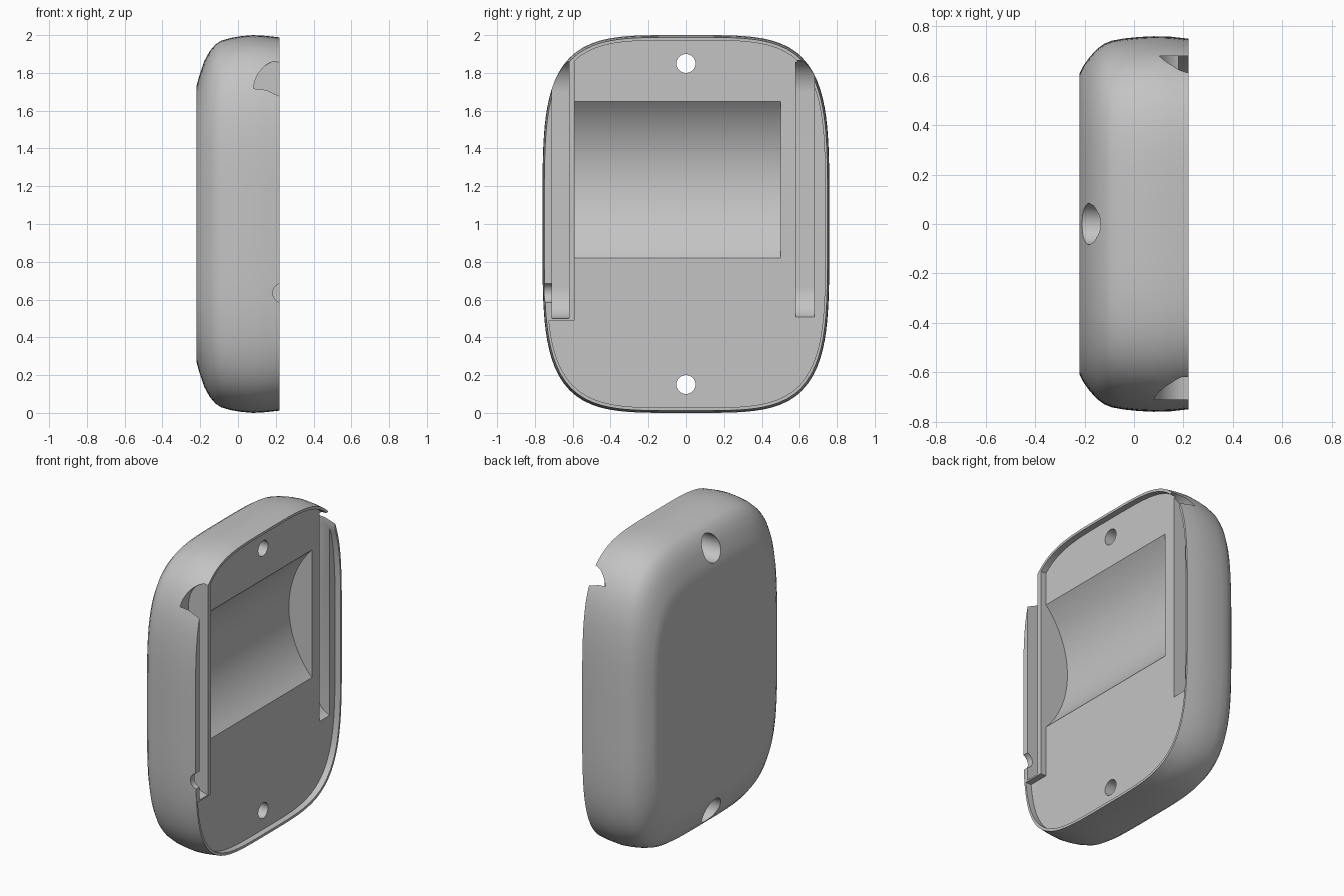
import bpy, bmesh, math

if "Cube" in bpy.data.objects:
    bpy.data.objects.remove(bpy.data.objects["Cube"], do_unlink=True)

grey = bpy.data.materials.new("light grey plastic")
grey.use_nodes = True
colour = (0.55, 0.55, 0.55, 1)
grey.diffuse_color = colour
grey.node_tree.nodes["Principled BSDF"].inputs["Base Color"].default_value = colour


def loft(name, rings):
    """Skin a list of equal closed rings and cap both ends."""
    bm = bmesh.new()
    rows = [[bm.verts.new(p) for p in ring] for ring in rings]
    n = len(rows[0])
    for a, b in zip(rows, rows[1:]):
        for i in range(n):
            j = (i + 1) % n
            bm.faces.new((a[i], a[j], b[j], b[i]))
    bm.faces.new(rows[0])
    bm.faces.new(rows[-1])
    bmesh.ops.recalc_face_normals(bm, faces=bm.faces)
    mesh = bpy.data.meshes.new(name)
    bm.to_mesh(mesh)
    bm.free()
    mesh.materials.append(grey)
    obj = bpy.data.objects.new(name, mesh)
    bpy.context.collection.objects.link(obj)
    return obj


def squircle(x, half_y, half_z, n=4.2, count=144):
    ring = []
    for i in range(count):
        t = 2 * math.pi * i / count
        c, s = math.cos(t), math.sin(t)
        r = (abs(c / half_y) ** n + abs(s / half_z) ** n) ** (-1 / n)
        ring.append((x, r * c, 1 + r * s))
    return ring


def ellipse(cu, cv, ru, rv, start=0, end=360, count=64):
    return [(cu + ru * math.cos(math.radians(start + (end - start) * i / count)),
             cv + rv * math.sin(math.radians(start + (end - start) * i / count)))
            for i in range(count + (end - start < 360))]


def prism_x(name, yz, x0, x1):
    return loft(name, [[(x, y, z) for y, z in yz] for x in (x0, x1)])


def prism_y(name, xz, y0, y1):
    return loft(name, [[(x, y, z) for x, z in xz] for y in (y0, y1)])


def cut(target, cutter):
    """Subtract the cutter from the target, then discard it."""
    cutter.hide_render = True
    mod = target.modifiers.new("cut", 'BOOLEAN')
    mod.operation = 'DIFFERENCE'
    mod.solver = 'EXACT'
    mod.object = cutter
    bpy.context.view_layer.objects.active = target
    bpy.ops.object.modifier_apply(modifier=mod.name)
    bpy.data.objects.remove(cutter, do_unlink=True)


RIM, FLOOR, BACK = 0.22, 0.18, -0.22

# Rounded shell: x position, inset in y, inset in z
profile = [(BACK, 0.2, 0.34), (BACK, 0.15, 0.27), (-0.205, 0.12, 0.215),
           (-0.18, 0.085, 0.14), (-0.15, 0.052, 0.085), (-0.12, 0.03, 0.05),
           (-0.09, 0.018, 0.03), (-0.04, 0.009, 0.015), (0.02, 0.003, 0.005),
           (0.08, 0, 0), (0.15, 0.002, 0.004), (RIM, 0.01, 0.012)]
shell = loft("half_shell", [squircle(x, 0.76 - iy, 1 - iz) for x, iy, iz in profile])

# Recessed floor inside the rim, leaving a raised rail on one side
recess = loft("recess_cutter", [squircle(x, 0.738, 0.972) for x in (FLOOR, 0.4)])
rail = prism_x("rail_keeper", [(-0.9, 0.49), (-0.59, 0.49), (-0.59, 1.87), (-0.9, 1.87)], 0, 0.6)
cut(recess, rail)
cut(shell, recess)

# Round-bottomed bay
half, depth = 0.415, 0.165
radius = (half ** 2 + depth ** 2) / (2 * depth)
cut(shell, prism_y("bay_cutter", ellipse(FLOOR - depth + radius, 1.235, radius, radius),
                   -0.59, 0.5))

# Side channels with curved ends
channel = (ellipse(RIM, 1.695, 0.14, 0.17, 90, 180, 20)
           + ellipse(RIM, 0.67, 0.14, 0.17, 180, 270, 20)
           + [(0.4, 0.5), (0.4, 1.865)])
for y0, y1 in ((-0.71, -0.62), (0.58, 0.68)):
    cut(shell, prism_y("channel_cutter", channel, y0, y1))

# Wire notches through the rail side wall
for z in (0.635, 1.73):
    cut(shell, prism_y("notch_cutter", ellipse(0.237, z, 0.053, 0.053), -0.9, -0.66))

# Screw holes with wide counterbores at the back
for z in (0.15, 1.85):
    cut(shell, prism_x("screw_cutter", ellipse(0, z, 0.05, 0.05), -0.5, 0.5))
    cut(shell, prism_x("counterbore_cutter", ellipse(0, z, 0.083, 0.083), -0.5, 0.06))

bpy.ops.object.select_all(action='DESELECT')
shell.select_set(True)
bpy.context.view_layer.objects.active = shell
bpy.ops.object.shade_smooth_by_angle(angle=math.radians(30))
